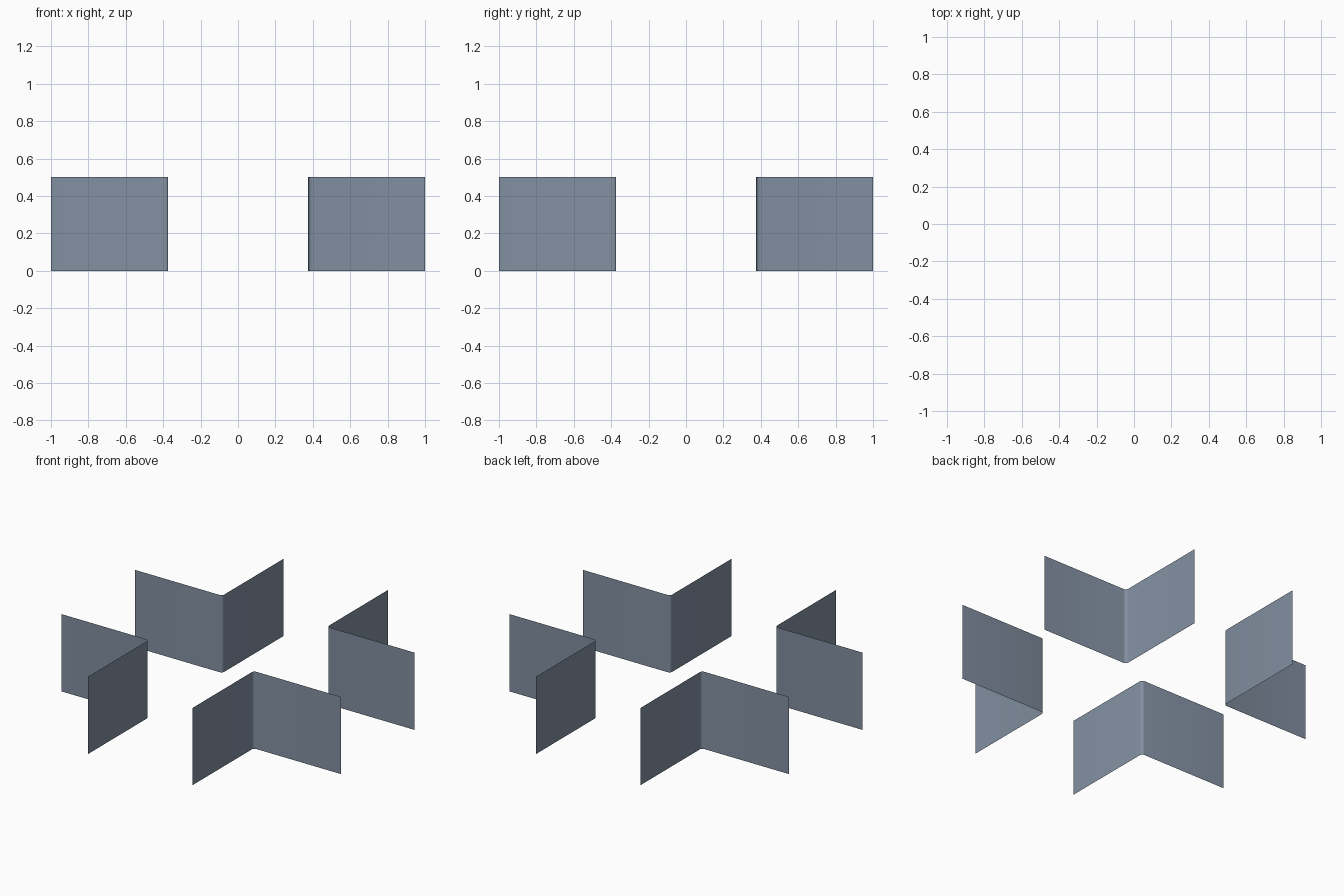
import bpy, bmesh, math

if "Cube" in bpy.data.objects:
    bpy.data.objects.remove(bpy.data.objects["Cube"])

INNER, OUTER, HEIGHT, RADIUS, STEPS = 0.375, 1.0, 0.5, 0.02, 4

mat = bpy.data.materials.new("slate_blue_grey")
mat.diffuse_color = (0.225, 0.28, 0.36, 1)
mat.use_nodes = True
mat.node_tree.nodes["Principled BSDF"].inputs["Base Color"].default_value = mat.diffuse_color


def corner_profile():
    """L-shaped plan: two arms joined by a small rounded corner facing the centre."""
    c = INNER + RADIUS
    pts = [(OUTER, INNER)]
    for i in range(STEPS + 1):
        a = math.radians(270 - 90 * i / STEPS)
        pts.append((c + RADIUS * math.cos(a), c + RADIUS * math.sin(a)))
    pts.append((INNER, OUTER))
    return pts


def corner_wall(name, turn):
    # extrude the plan upward as a thin open sheet, turned about the centre
    bm = bmesh.new()
    ca, sa = round(math.cos(turn)), round(math.sin(turn))
    columns = []
    for x, y in corner_profile():
        px, py = x * ca - y * sa, x * sa + y * ca
        columns.append((bm.verts.new((px, py, 0)), bm.verts.new((px, py, HEIGHT))))
    for (a0, a1), (b0, b1) in zip(columns, columns[1:]):
        # faces point toward the open crossing
        bm.faces.new((a0, a1, b1, b0)).smooth = True
    mesh = bpy.data.meshes.new(name)
    bm.normal_update()
    if bm.faces[:][0].normal.dot(columns[0][0].co) > 0:
        bmesh.ops.reverse_faces(bm, faces=bm.faces[:])
    bm.to_mesh(mesh)
    bm.free()
    mesh.materials.append(mat)
    ob = bpy.data.objects.new(name, mesh)
    bpy.context.collection.objects.link(ob)
    return ob


# four corner walls around the crossing
names = ["back_right_wall", "back_left_wall", "front_left_wall", "front_right_wall"]
for i, n in enumerate(names):
    corner_wall(n, i * math.pi / 2)
